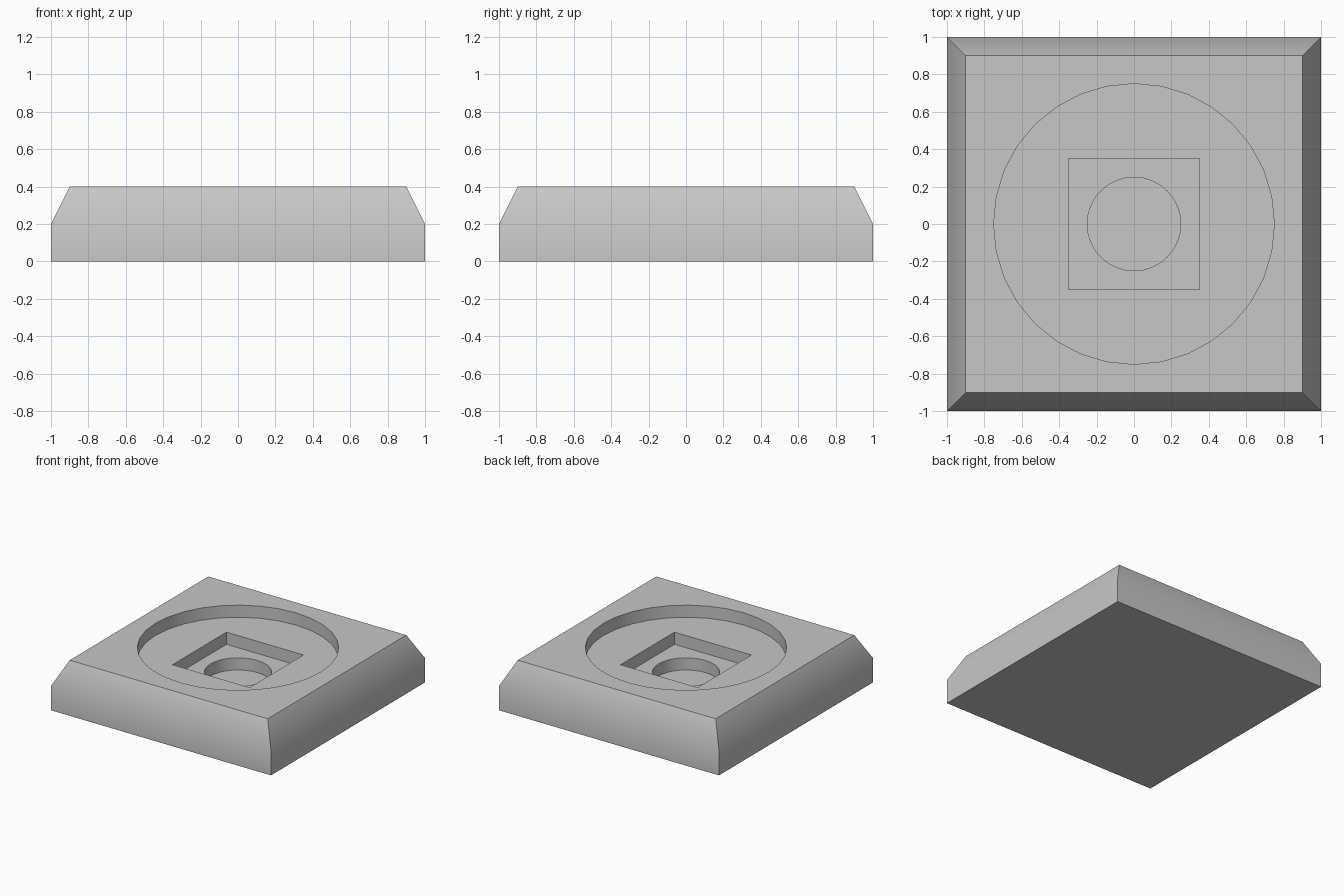
import bpy
import bmesh
import math

cube = bpy.data.objects.get("Cube")
if cube:
    bpy.data.objects.remove(cube, do_unlink=True)

# One plain grey for the whole block
grey = bpy.data.materials.new("plain grey")
grey.use_nodes = True
colour = (0.57, 0.57, 0.57, 1)
grey.diffuse_color = colour
grey.node_tree.nodes["Principled BSDF"].inputs["Base Color"].default_value = colour

bm = bmesh.new()


def ring(sides, radius, z, turn=0.0):
    """Closed loop of vertices with its edges."""
    verts = []
    for i in range(sides):
        a = turn + math.tau * i / sides
        verts.append(bm.verts.new((radius * math.cos(a), radius * math.sin(a), z)))
    edges = [bm.edges.new((verts[i - 1], verts[i])) for i in range(sides)]
    return verts, edges


def square(half, z):
    return ring(4, half * math.sqrt(2), z, math.pi / 4)


def circle(radius, z):
    return ring(32, radius, z)


def wall(lower, upper):
    a, b = lower[0], upper[0]
    for i in range(len(a)):
        bm.faces.new((a[i - 1], a[i], b[i], b[i - 1]))


def ledge(outer, inner):
    """Flat face between two loops, with the inner one left open."""
    bmesh.ops.triangle_fill(bm, edges=outer[1] + inner[1], use_beauty=True,
                            normal=(0, 0, 1))


# Outer block: upright sides, then sloped shoulders
base, shoulder, rim = square(1, 0), square(1, 0.2), square(0.9, 0.4)
bm.faces.new(base[0])
wall(base, shoulder)
wall(shoulder, rim)

# Stepped recesses: round dish, square well, round hole
outer = rim
for make, size, top in ((circle, 0.75, 0.4), (square, 0.35, 0.3), (circle, 0.25, 0.2)):
    mouth, floor = make(size, top), make(size, top - 0.1)
    ledge(outer, mouth)
    wall(floor, mouth)
    outer = floor
bm.faces.new(outer[0])

bmesh.ops.recalc_face_normals(bm, faces=bm.faces[:])
mesh = bpy.data.meshes.new("recessed_block")
bm.to_mesh(mesh)
bm.free()
mesh.materials.append(grey)

block = bpy.data.objects.new("recessed_block", mesh)
bpy.context.collection.objects.link(block)
bpy.ops.object.select_all(action="DESELECT")
block.select_set(True)
bpy.context.view_layer.objects.active = block
bpy.ops.object.shade_smooth_by_angle(angle=math.radians(30))
